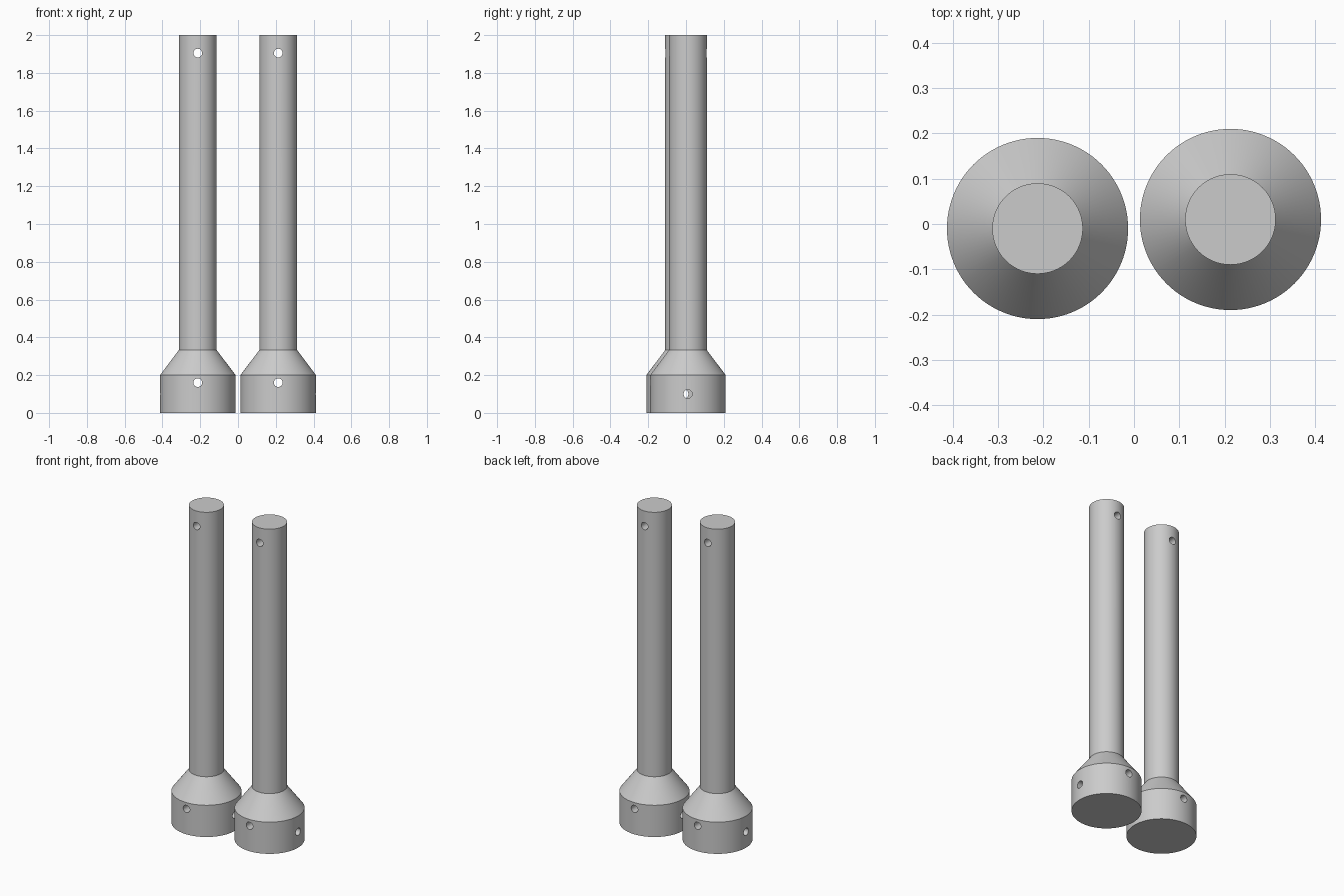
import bpy, bmesh, math
from mathutils import Matrix, Vector

if "Cube" in bpy.data.objects:
    bpy.data.objects.remove(bpy.data.objects["Cube"])

grey = bpy.data.materials.new("light grey")
grey.diffuse_color = (0.6, 0.6, 0.6, 1)
grey.use_nodes = True
grey.node_tree.nodes["Principled BSDF"].inputs["Base Color"].default_value = grey.diffuse_color

SEG = 96
# radius, height up the stepped pin: foot, taper, shaft
PROFILE = [(0.2, 0.0), (0.2, 0.2), (0.1, 0.333), (0.1, 2.0)]
# drill axis, height
HOLES = [("Y", 1.905), ("Y", 0.16), ("X", 0.1)]
HOLE_RADIUS = 0.023


def new_object(name, bm):
    mesh = bpy.data.meshes.new(name)
    bm.to_mesh(mesh)
    bm.free()
    mesh.materials.append(grey)
    ob = bpy.data.objects.new(name, mesh)
    bpy.context.collection.objects.link(ob)
    return ob


def lathe(name, x, y):
    bm = bmesh.new()
    rings = [[bm.verts.new((x + r * math.cos(2 * math.pi * i / SEG),
                            y + r * math.sin(2 * math.pi * i / SEG), z))
              for i in range(SEG)] for r, z in PROFILE]
    for low, high in zip(rings, rings[1:]):
        for i in range(SEG):
            j = (i + 1) % SEG
            bm.faces.new((low[i], low[j], high[j], high[i]))
    bm.faces.new(rings[0][::-1])
    bm.faces.new(rings[-1])
    return new_object(name, bm)


def drills(name, x, y):
    bm = bmesh.new()
    for axis, z in HOLES:
        turn = Matrix.Rotation(math.pi / 2, 4, "X" if axis == "Y" else "Y")
        bmesh.ops.create_cone(bm, cap_ends=True, segments=32,
                              radius1=HOLE_RADIUS, radius2=HOLE_RADIUS, depth=0.6,
                              matrix=Matrix.Translation(Vector((x, y, z))) @ turn)
    return new_object(name, bm)


# two matching pins, each with three cross-drilled holes
for side, x, y in (("left", -0.213, -0.01), ("right", 0.213, 0.01)):
    pin = lathe(side + "_pin", x, y)
    cutter = drills(side + "_hole_cutter", x, y)
    cutter.hide_render = True
    cut = pin.modifiers.new("holes", "BOOLEAN")
    cut.operation = "DIFFERENCE"
    cut.solver = "EXACT"
    cut.object = cutter
    bpy.ops.object.select_all(action="DESELECT")
    pin.select_set(True)
    bpy.context.view_layer.objects.active = pin
    bpy.ops.object.modifier_apply(modifier=cut.name)
    bpy.data.objects.remove(cutter)
    bpy.ops.object.shade_smooth_by_angle(angle=math.radians(30))
